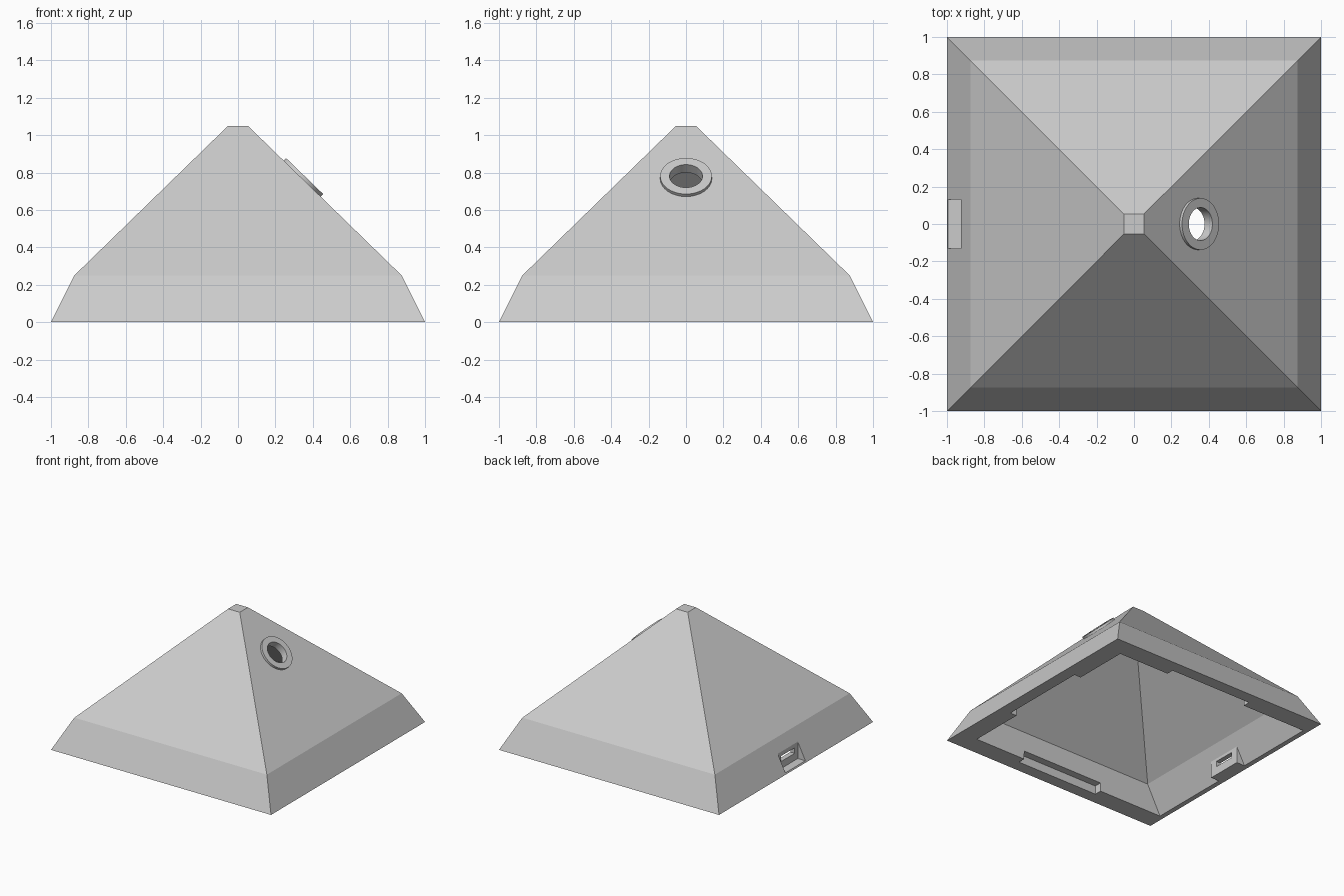
import bpy, bmesh, math
from mathutils import Vector

if "Cube" in bpy.data.objects:
    bpy.data.objects.remove(bpy.data.objects["Cube"], do_unlink=True)

grey = bpy.data.materials.new("light grey")
grey.use_nodes = True
grey.diffuse_color = (0.6, 0.6, 0.6, 1)
grey.node_tree.nodes["Principled BSDF"].inputs["Base Color"].default_value = (0.6, 0.6, 0.6, 1)


def finish(name, bm):
    bmesh.ops.recalc_face_normals(bm, faces=bm.faces)
    mesh = bpy.data.meshes.new(name)
    bm.to_mesh(mesh)
    bm.free()
    mesh.materials.append(grey)
    ob = bpy.data.objects.new(name, mesh)
    bpy.context.collection.objects.link(ob)
    return ob


def loft(name, sections):
    """Solid through rectangles given as (z, x_min, x_max, y_half)."""
    bm = bmesh.new()
    rings = [[bm.verts.new((x, y, z)) for x, y in ((a, -h), (b, -h), (b, h), (a, h))]
             for z, a, b, h in sections]
    for low, high in zip(rings, rings[1:]):
        for i in range(4):
            j = (i + 1) % 4
            bm.faces.new((low[i], low[j], high[j], high[i]))
    bm.faces.new(rings[0])
    bm.faces.new(rings[-1])
    return finish(name, bm)


def box(name, x, y, z):
    """Box between the given (min, max) limits."""
    bm = bmesh.new()
    bmesh.ops.create_cube(bm, size=1)
    for v in bm.verts:
        v.co = [lim[0] if c < 0 else lim[1] for c, lim in zip(v.co, (x, y, z))]
    return finish(name, bm)


def cylinder(name, radius, half_depth):
    """Cylinder standing square on the sloping face at the porthole."""
    bm = bmesh.new()
    bmesh.ops.create_cone(bm, cap_ends=True, segments=64, radius1=radius,
                          radius2=radius, depth=2 * half_depth)
    ob = finish(name, bm)
    normal = Vector((0.8, 0, 0.825))
    ob.rotation_euler = normal.to_track_quat("Z", "Y").to_euler()
    ob.location = (0.342, 0, 0.767)
    return ob


def cut(target, cutter, keep=False):
    bpy.context.view_layer.update()
    mod = target.modifiers.new("cut", "BOOLEAN")
    mod.operation = "DIFFERENCE"
    mod.solver = "EXACT"
    mod.object = cutter
    bpy.context.view_layer.objects.active = target
    bpy.ops.object.modifier_apply(modifier=mod.name)
    if not keep:
        bpy.data.objects.remove(cutter, do_unlink=True)


# Outer pyramid with steep foot and small flat top
shell = loft("pyramid_shell", [(0, -1, 1, 1), (0.25, -0.875, 0.875, 0.875),
                               (1.05, -0.053, 0.053, 0.053)])

# Hollow inside: upright thick foot on three sides, thin foot with a boss on the socket side
cavity = loft("cavity", [(-0.05, -0.96, 0.84, 0.84), (0, -0.96, 0.84, 0.84),
                         (0.23, -0.836, 0.836, 0.836), (1.01, -0.035, 0.035, 0.035)])
cut(cavity, box("socket_boss", (-1.1, -0.885), (-0.15, 0.15), (-0.1, 0.2)))
cut(shell, cavity)

# Clip slots under the three thick sides
slot, length, height = (0.8, 0.9), (-0.375, 0.375), (-0.05, 0.07)
cut(shell, box("slot", slot, length, height))
cut(shell, box("slot", length, slot, height))
cut(shell, box("slot", length, (-slot[1], -slot[0]), height))

# Socket recess and its opening
cut(shell, box("recess", (-1.1, -0.925), (-0.13, 0.13), (0.012, 0.2)))
cut(shell, box("opening", (-1.1, -0.8), (-0.09, 0.09), (0.07, 0.115)))

# Porthole and its raised ring
ring = cylinder("porthole_ring", 0.138, 0.02)
drill = cylinder("drill", 0.088, 0.12)
cut(shell, drill, keep=True)
cut(ring, drill)

# Smooth the round walls only
bpy.ops.object.select_all(action="DESELECT")
for ob in (shell, ring):
    ob.select_set(True)
bpy.context.view_layer.objects.active = shell
bpy.ops.object.shade_smooth_by_angle(angle=math.radians(15))
